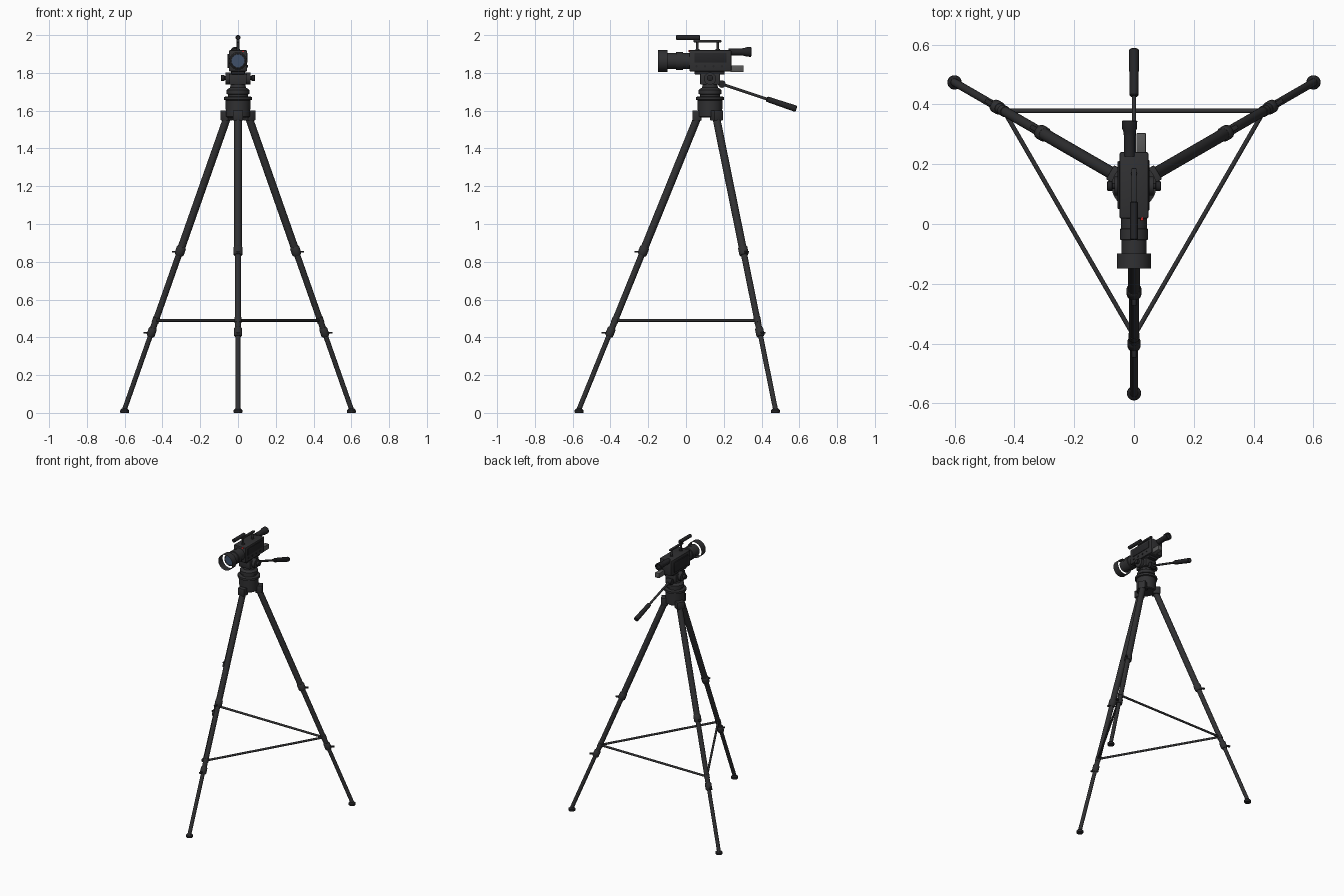
import bpy, bmesh, math
from mathutils import Vector, Matrix

if "Cube" in bpy.data.objects:
    bpy.data.objects.remove(bpy.data.objects["Cube"])

CY = 0.127      # tripod axis in y
LENS_Z = 1.863  # optical axis height


def material(name, rgb):
    m = bpy.data.materials.new(name)
    m.diffuse_color = (*rgb, 1)
    m.use_nodes = True
    m.node_tree.nodes["Principled BSDF"].inputs["Base Color"].default_value = m.diffuse_color
    return m


BLACK = material("black", (0.03, 0.03, 0.032))
DARK = material("darker", (0.018, 0.018, 0.02))
GREY = material("battery_grey", (0.1, 0.1, 0.1))
GLASS = material("lens_glass", (0.05, 0.08, 0.14))
RED = material("tally_red", (0.7, 0.02, 0.02))


def finish(name, bm, mat):
    bmesh.ops.recalc_face_normals(bm, faces=bm.faces)
    me = bpy.data.meshes.new(name)
    bm.to_mesh(me)
    bm.free()
    ob = bpy.data.objects.new(name, me)
    bpy.context.collection.objects.link(ob)
    me.materials.append(mat)
    bpy.ops.object.select_all(action='DESELECT')
    ob.select_set(True)
    bpy.context.view_layer.objects.active = ob
    bpy.ops.object.shade_smooth_by_angle(angle=math.radians(35))
    return ob


def lathe(name, origin, axis, profile, mat=BLACK, seg=28, caps=True):
    """Revolve (distance, radius) pairs around an axis."""
    axis = Vector(axis).normalized()
    rot = axis.to_track_quat('Z', 'Y').to_matrix()
    bm = bmesh.new()
    rings = []
    for d, r in profile:
        rings.append([bm.verts.new(Vector(origin) + rot @ Vector(
            (r * math.cos(2 * math.pi * i / seg), r * math.sin(2 * math.pi * i / seg), d)))
            for i in range(seg)])
    for a, b in zip(rings, rings[1:]):
        for i in range(seg):
            j = (i + 1) % seg
            bm.faces.new((a[i], a[j], b[j], b[i]))
    if caps:
        bm.faces.new(rings[0][::-1])
        bm.faces.new(rings[-1])
    return finish(name, bm, mat)


def rod(name, a, b, r, mat=BLACK, seg=20):
    a, b = Vector(a), Vector(b)
    return lathe(name, a, b - a, [(0, r), ((b - a).length, r)], mat, seg)


def box(name, lo, hi, mat=BLACK, bevel=0.004, spin=None):
    """Box between two corners, optionally placed by a matrix."""
    lo, hi = Vector(lo), Vector(hi)
    bm = bmesh.new()
    bmesh.ops.create_cube(bm, size=1, matrix=Matrix.Translation((lo + hi) / 2)
                          @ Matrix.Diagonal((*(hi - lo), 1)))
    if bevel:
        bmesh.ops.bevel(bm, geom=bm.edges[:], offset=bevel, segments=2, affect='EDGES', profile=0.5)
    if spin:
        bm.transform(spin)
    return finish(name, bm, mat)


# Legs: telescoping tubes, clamps, levers, feet and hinge brackets
ANGLES = {"front": -90, "right": 30, "left": 150}


def on_leg(deg, z):
    r = 0.693 - (z - 0.02) * 0.406
    a = math.radians(deg)
    return Vector((r * math.cos(a), CY + r * math.sin(a), z))


for side, deg in ANGLES.items():
    spin = Matrix.Translation((0, CY, 0)) @ Matrix.Rotation(math.radians(deg), 4, 'Z')
    rod(side + "_leg_upper", on_leg(deg, 1.59), on_leg(deg, 0.86), 0.0205)
    rod(side + "_leg_middle", on_leg(deg, 0.88), on_leg(deg, 0.43), 0.0165)
    rod(side + "_leg_lower", on_leg(deg, 0.45), on_leg(deg, 0.012), 0.013)
    down = on_leg(deg, 0) - on_leg(deg, 1)
    for label, z, r in (("upper", 0.88, 0.025), ("lower", 0.45, 0.022)):
        lathe(f"{side}_{label}_clamp", on_leg(deg, z), down,
              [(0, r - 0.004), (0.006, r), (0.042, r), (0.048, r - 0.004)])
        p = 0.693 - (z - 0.045) * 0.406
        box(f"{side}_{label}_lever", (p + 0.01, -0.008, z - 0.031), (p + 0.046, 0.008, z - 0.022),
            DARK, 0.002, spin)
    foot = on_leg(deg, 0.02)
    lathe(side + "_foot", (foot.x, foot.y, 0), (0, 0, 1),
          [(0, 0.022), (0.004, 0.024), (0.015, 0.023), (0.024, 0.013)], DARK)
    box(side + "_hinge_bracket", (0.045, -0.027, 1.548), (0.093, 0.027, 1.602), spin=spin)
    # Spreader bar to the next leg and its joint
    rod(side + "_spreader_bar", on_leg(deg, 0.49), on_leg(deg + 120, 0.49), 0.0075, seg=12)
    lathe(side + "_spreader_joint", on_leg(deg, 0.505), down, [(0, 0.0185), (0.03, 0.0185)])

# Crown, levelling bowl and pan base
lathe("tripod_crown", (0, CY, 0), (0, 0, 1),
      [(1.565, 0.058), (1.57, 0.064), (1.655, 0.066), (1.658, 0.075), (1.673, 0.075),
       (1.676, 0.053), (1.686, 0.053), (1.688, 0.06), (1.71, 0.06), (1.715, 0.054),
       (1.722, 0.042), (1.75, 0.038)], seg=36)

# Tilt head with side drums and knobs
box("tilt_block", (-0.045, 0.075, 1.738), (0.045, 0.18, 1.795))
rod("tilt_drum", (-0.066, CY, 1.77), (0.066, CY, 1.77), 0.032, seg=28)
for s, side in ((1, "right"), (-1, "left")):
    lathe(side + "_tilt_knob", (s * 0.06, CY, 1.773), (s, 0, 0),
          [(0, 0.01), (0.012, 0.01), (0.013, 0.016), (0.028, 0.016), (0.03, 0.013)], DARK)
box("camera_plate", (-0.036, 0.045, 1.792), (0.036, 0.205, 1.814), DARK)

# Pan handle
A, B = Vector((0, 0.17, 1.748)), Vector((0, 0.585, 1.609))
L = (B - A).length
rod("pan_handle_socket", (-0.022, 0.19, 1.741), (0.022, 0.19, 1.741), 0.02, DARK)
rod("pan_handle_rod", A, B, 0.0075)
lathe("pan_handle_grip", A, B - A,
      [(L - 0.167, 0.01), (L - 0.163, 0.0145), (L - 0.01, 0.017), (L - 0.003, 0.016), (L, 0.012)], DARK)

# Camera body with side panels, buttons and tally light
box("camera_body", (-0.048, 0.018, 1.808), (0.048, 0.24, 1.92), bevel=0.005)
box("left_side_panel", (-0.055, 0.05, 1.825), (-0.045, 0.21, 1.9), DARK, 0.003)
box("right_side_panel", (0.045, 0.045, 1.855), (0.051, 0.215, 1.905), DARK, 0.002)
for i in range(4):
    y = 0.055 + i * 0.045
    rod(f"side_button_{i + 1}", (0.046, y, 1.835), (0.052, y, 1.835), 0.006, DARK, 14)
rod("tally_light", (0.027, 0.03, 1.915), (0.027, 0.012, 1.915), 0.005, RED, 12)

# Lens barrel, glass and open thin hood
lathe("lens_barrel", (0, 0.02, LENS_Z), (0, -1, 0),
      [(0, 0.043), (0.035, 0.043), (0.037, 0.047), (0.072, 0.047), (0.074, 0.042),
       (0.12, 0.042), (0.122, 0.036), (0.118, 0.035)], seg=36)
rod("lens_glass", (0, -0.09, LENS_Z), (0, -0.1005, LENS_Z), 0.0345, GLASS, 32)
lathe("lens_hood", (0, -0.098, LENS_Z), (0, -1, 0), [(0, 0.057), (0.05, 0.057)], seg=36, caps=False)

# Top handle with posts and microphone
box("top_handle", (-0.009, 0.04, 1.962), (0.009, 0.187, 1.974), bevel=0.003)
for label, y in (("front", 0.06), ("rear", 0.168)):
    rod(label + "_handle_post", (0, y, 1.915), (0, y, 1.966), 0.007)
    rod(label + "_handle_post_base", (0, y, 1.915), (0, y, 1.926), 0.011)
lathe("microphone", (0, 0.075, 1.987), (0, -1, 0),
      [(0, 0.01), (0.003, 0.013), (0.125, 0.013), (0.128, 0.01)], DARK)
box("microphone_mount", (-0.006, 0.045, 1.965), (0.006, 0.065, 1.982), bevel=0)

# Viewfinder and rear battery
lathe("viewfinder", (-0.015, 0.225, 1.911), (0, 1, 0),
      [(0, 0.019), (0.07, 0.019), (0.085, 0.021), (0.095, 0.025), (0.12, 0.026), (0.121, 0.018), (0.112, 0.016)], DARK)
box("battery", (0.008, 0.235, 1.804), (0.04, 0.304, 1.84), GREY, 0.003)
